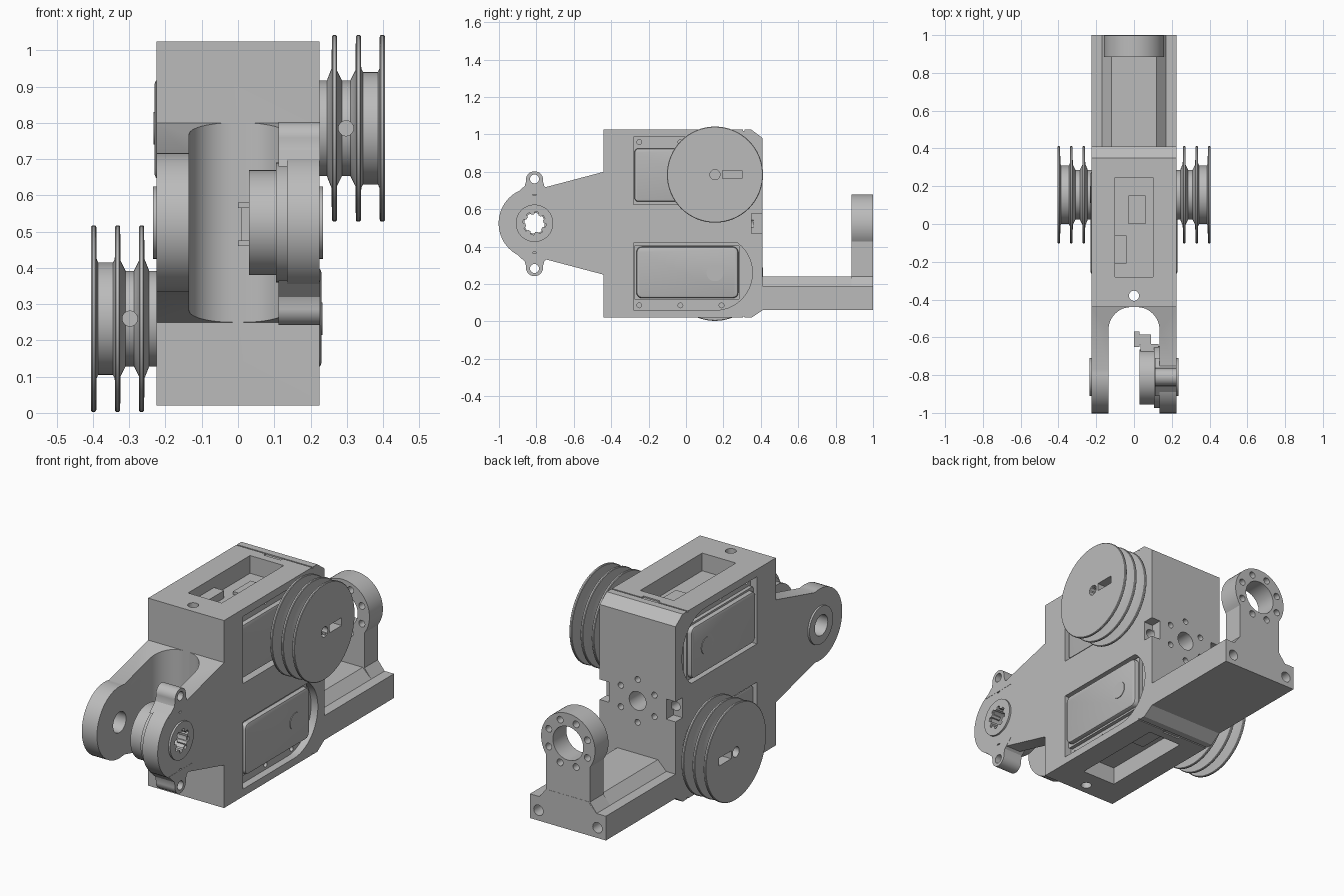
import bpy, bmesh, math
from mathutils import Vector

cube = bpy.data.objects.get("Cube")
if cube:
    bpy.data.objects.remove(cube, do_unlink=True)

grey = bpy.data.materials.new("plain grey")
grey.use_nodes = True
tone = (0.5, 0.5, 0.5, 1)
grey.diffuse_color = tone
grey.node_tree.nodes["Principled BSDF"].inputs["Base Color"].default_value = tone

H = 0.5225           # height of the half-turn axis
AY, AZ = -0.81, 0.525  # fork pivot
PY, PZ = 0.155, 0.785  # pulley shaft
parts = []


def finish(bm, name, flip=(1, 1)):
    """Mirror in x and about mid height, then make the object."""
    for v in bm.verts:
        v.co.x *= flip[0]
        v.co.z = H + flip[1] * (v.co.z - H)
    bmesh.ops.recalc_face_normals(bm, faces=bm.faces)
    me = bpy.data.meshes.new(name)
    bm.to_mesh(me)
    bm.free()
    me.materials.append(grey)
    ob = bpy.data.objects.new(name, me)
    bpy.context.collection.objects.link(ob)
    parts.append(ob)
    return ob


def prism(name, pts, axis, a, b, flip=(1, 1)):
    """Extrude a 2D outline along an axis from a to b."""
    place = {"x": lambda p, t: (t, p[0], p[1]),
             "y": lambda p, t: (p[0], t, p[1]),
             "z": lambda p, t: (p[0], p[1], t)}[axis]
    bm = bmesh.new()
    lo = [bm.verts.new(place(p, a)) for p in pts]
    hi = [bm.verts.new(place(p, b)) for p in pts]
    bm.faces.new(lo)
    bm.faces.new(hi)
    n = len(pts)
    for i in range(n):
        j = (i + 1) % n
        bm.faces.new((lo[i], lo[j], hi[j], hi[i]))
    return finish(bm, name, flip)


def arc(cx, cy, r, a0, a1, n=12):
    angles = [math.radians(a0 + (a1 - a0) * i / n) for i in range(n + 1)]
    return [(cx + r * math.cos(a), cy + r * math.sin(a)) for a in angles]


def circle(cx, cy, r, n=32):
    return arc(cx, cy, r, 0, 360, n)[:-1]


def rect(x0, x1, y0, y1, r=0.0):
    if not r:
        return [(x0, y0), (x1, y0), (x1, y1), (x0, y1)]
    return (arc(x0 + r, y0 + r, r, 180, 270, 5) + arc(x1 - r, y0 + r, r, 270, 360, 5)
            + arc(x1 - r, y1 - r, r, 0, 90, 5) + arc(x0 + r, y1 - r, r, 90, 180, 5))


def cut(targets, cutters):
    """Subtract the cutters from each target, then drop the cutters."""
    for ob in targets:
        bpy.context.view_layer.objects.active = ob
        for c in cutters:
            mod = ob.modifiers.new("cut", "BOOLEAN")
            mod.operation, mod.solver, mod.object = "DIFFERENCE", "EXACT", c
            bpy.ops.object.modifier_apply(modifier=mod.name)
    for c in cutters:
        parts.remove(c)
        bpy.data.objects.remove(c, do_unlink=True)


def bevel(ob, width):
    bpy.context.view_layer.objects.active = ob
    mod = ob.modifiers.new("soft edge", "BEVEL")
    mod.width, mod.segments, mod.limit_method = width, 2, "ANGLE"
    bpy.ops.object.modifier_apply(modifier=mod.name)


# Main housing with the tapering fork arms
housing = prism("housing", [(-0.44, 0.02), (0.35, 0.02), (0.41, 0.06), (0.41, 0.98),
                            (0.35, 1.025), (-0.44, 1.025), (-0.44, 0.8)]
                + arc(AY, AZ, 0.192, 78, 282, 32) + [(-0.44, 0.25)], "x", -0.225, 0.225)

cutters = [prism("fork_gap", [(-0.135, -1.1), (0.135, -1.1)]
                 + arc(0.015, -0.56, 0.12, 0, 90) + arc(-0.015, -0.56, 0.12, 90, 180),
                 "z", -0.1, 1.2),
           prism("pin_hole", circle(0, -0.38, 0.027), "z", -0.1, 1.2),
           prism("pivot_hole", circle(AY, AZ, 0.055), "x", -0.4, 0.4)]

# Side recesses with a rounded end, screw holes in the ledges, shoulder notches
recess = [(-0.28, 0.42), (-0.28, 0.06)] + arc(PY, 0.26, 0.2, -90, 53, 20)
for sx in (1, -1):
    cutters.append(prism("notch", rect(0.35, 0.5, 0.47, 0.578), "x", 0.17, 0.3, (sx, 1)))
    cutters.append(prism("notch_screw", circle(sx * 0.185, H, 0.025, 20), "y", 0.27, 0.36))
    for sz in (1, -1):
        cutters.append(prism("recess", recess, "x", 0.185, 0.3, (sx, sz)))
        for y in (-0.25, -0.03, 0.19):
            cutters.append(prism("ledge_hole", circle(y, 0.086, 0.013, 16),
                                 "x", 0.15, 0.3, (sx, sz)))

# Top and bottom wiring pockets with a thin seam
for s in (1, -1):
    cutters.append(prism("pocket", rect(-0.1, 0.1, -0.28, 0.245), "z", 0.93, 1.1, (s, s)))
    cutters.append(prism("seam", rect(-0.3, 0.3, 0.305, 0.312), "z", 1.018, 1.1, (s, s)))
    cutters.append(prism("seam_tab", rect(-0.05, 0.05, 0.288, 0.308), "z", 1.018, 1.1, (s, s)))

# Bolt circle on the rear face
cutters.append(prism("rear_bore", circle(0, H, 0.05), "y", 0.3, 0.5))
for i in range(6):
    a = math.radians(60 * i + 30)
    cutters.append(prism("rear_bolt", circle(0.115 * math.cos(a), H + 0.115 * math.sin(a),
                                             0.016, 16), "y", 0.33, 0.5))
cut([housing], cutters)

# Motor covers, boards and pulleys, repeated by a half turn
lathe = [(0.17, 0), (0.17, 0.132), (0.245, 0.132), (0.258, 0.165)]
rim = 0.257
lathe += [(0.259, rim - 0.003), (0.262, rim), (0.27, rim), (0.273, rim - 0.003), (0.273, 0.16),
          (0.287, 0.132), (0.31, 0.132), (0.324, 0.16), (0.325, rim - 0.003), (0.328, rim),
          (0.336, rim), (0.339, rim - 0.003), (0.34, 0.165), (0.345, 0.155), (0.386, 0.155),
          (0.39, 0.165), (0.391, rim - 0.003), (0.394, rim), (0.402, rim), (0.405, rim - 0.003),
          (0.405, 0)]
for s, side in ((1, "left"), (-1, "right")):
    f = (s, s)
    cover = prism(side + "_motor_cover", rect(-0.265, 0.28, 0.125, 0.4, 0.03),
                  "x", 0.15, 0.23, f)
    bevel(cover, 0.012)
    prism(side + "_cover_flange", rect(-0.277, 0.287, 0.115, 0.408, 0.01), "x", 0.15, 0.205, f)
    prism(side + "_cover_disc", circle(PY, 0.26, 0.045), "x", 0.2, 0.233, f)
    inner = prism(side + "_gearbox", rect(-0.275, 0.285, 0.64, 0.925, 0.02), "x", 0.15, 0.21, f)
    bevel(inner, 0.01)
    prism(side + "_board", rect(-0.1, -0.04, -0.21, -0.06), "z", 0.92, 0.97, f)
    prism(side + "_connector", rect(-0.03, 0.06, 0.0, 0.15), "z", 0.92, 0.945, f)

    bm = bmesh.new()
    vs = [bm.verts.new((x, PY, PZ + r)) for x, r in lathe]
    es = [bm.edges.new(p) for p in zip(vs, vs[1:])]
    bmesh.ops.spin(bm, geom=vs + es, cent=Vector((0, PY, PZ)), axis=Vector((1, 0, 0)),
                   angle=math.tau, steps=64, use_merge=False)
    bmesh.ops.remove_doubles(bm, verts=bm.verts, dist=0.0001)
    pulley = finish(bm, side + "_pulley", f)
    cut([pulley], [prism("shaft_hole", circle(PY, PZ, 0.027), "x", 0.3, 0.5, f),
                   prism("key_slot", rect(0.195, 0.3, 0.764, 0.806), "x", 0.35, 0.5, f),
                   prism("set_screw", circle(0.298, PZ, 0.021, 20), "y", -0.2, 0.08, f)])

# Fork bosses, the left one with a toothed bore
boss_l = prism("left_pivot_boss", circle(AY, AZ, 0.1, 48), "x", 0.18, 0.235)
boss_r = prism("right_pivot_boss", circle(AY, AZ, 0.1, 48), "x", -0.235, -0.18)
teeth = []
for i in range(16):
    teeth += arc(AY, AZ, 0.062 if i % 2 else 0.048, i * 22.5 + 3, i * 22.5 + 19.5, 2)
cut([boss_l], [prism("toothed_bore", teeth, "x", 0.1, 0.3)])
cut([boss_r], [prism("bore", circle(AY, AZ, 0.055), "x", -0.3, -0.1)])

# Screw ears on the left arm
for s, end in ((1, "upper"), (-1, "lower")):
    ear = prism(end + "_ear", [(AY + 0.1, 0.68), (AY + 0.052, 0.725)]
                + arc(AY, 0.757, 0.046, -10, 190, 16)
                + [(AY - 0.052, 0.725), (AY - 0.1, 0.68)], "x", 0.112, 0.226, (1, s))
    cut([ear], [prism("ear_hole", circle(AY, 0.762, 0.024, 20), "x", 0, 0.4, (1, s))])
    cut([housing], [prism("dowel_hole", circle(AY, 0.687, 0.015, 16), "x", 0.14, 0.4, (1, s))])

# Encoder and its plug inside the fork
encoder = prism("encoder", circle(AY, AZ, 0.145, 48), "x", 0.03, 0.112)
collar = prism("encoder_collar", circle(AY, AZ, 0.165, 48), "x", 0.105, 0.14)
cut([encoder, collar], [prism("bore", circle(AY, AZ, 0.055), "x", -0.1, 0.3)])
prism("plug_base", rect(0.035, 0.13, -0.7, -0.635), "z", 0.475, 0.575)
prism("plug", rect(0.01, 0.09, -0.64, -0.585), "z", 0.47, 0.575)
for z in (0.46, 0.565):
    prism("plug_clip", rect(0.0, 0.03, -0.65, -0.57), "z", z, z + 0.015)

# Rear bracket with raised spine
half = [(0.225, 0.06), (0.225, 0.19), (0.17, 0.19), (0.12, 0.24)]
bracket = prism("rear_bracket", half + [(-x, z) for x, z in reversed(half)], "y", 0.4, 1.0)
cut([bracket], [prism("bracket_hole", circle(s * 0.175, 0.115, 0.028, 20), "y", 0.85, 1.1)
                for s in (1, -1)])

# Bearing tower
a = math.degrees(math.acos(0.13 / 0.16))
tower = prism("bearing_tower", [(-0.17, 0.19), (0.17, 0.19), (0.13, 0.24)]
              + arc(0, 0.52, 0.16, -a, 180 + a, 40) + [(-0.13, 0.24)], "y", 0.885, 0.999)
holes = [prism("bearing_bore", circle(0, 0.52, 0.09, 48), "y", 0.8, 1.1)]
for i in range(8):
    a = math.radians(45 * i + 22.5)
    holes.append(prism("bearing_bolt", circle(0.124 * math.cos(a), 0.52 + 0.124 * math.sin(a),
                                              0.018, 16), "y", 0.8, 1.1))
cut([tower], holes)

# Smooth the round surfaces, keep the edges sharp
for ob in parts:
    ob.select_set(True)
    bpy.context.view_layer.objects.active = ob
bpy.ops.object.shade_smooth_by_angle(angle=math.radians(30))
